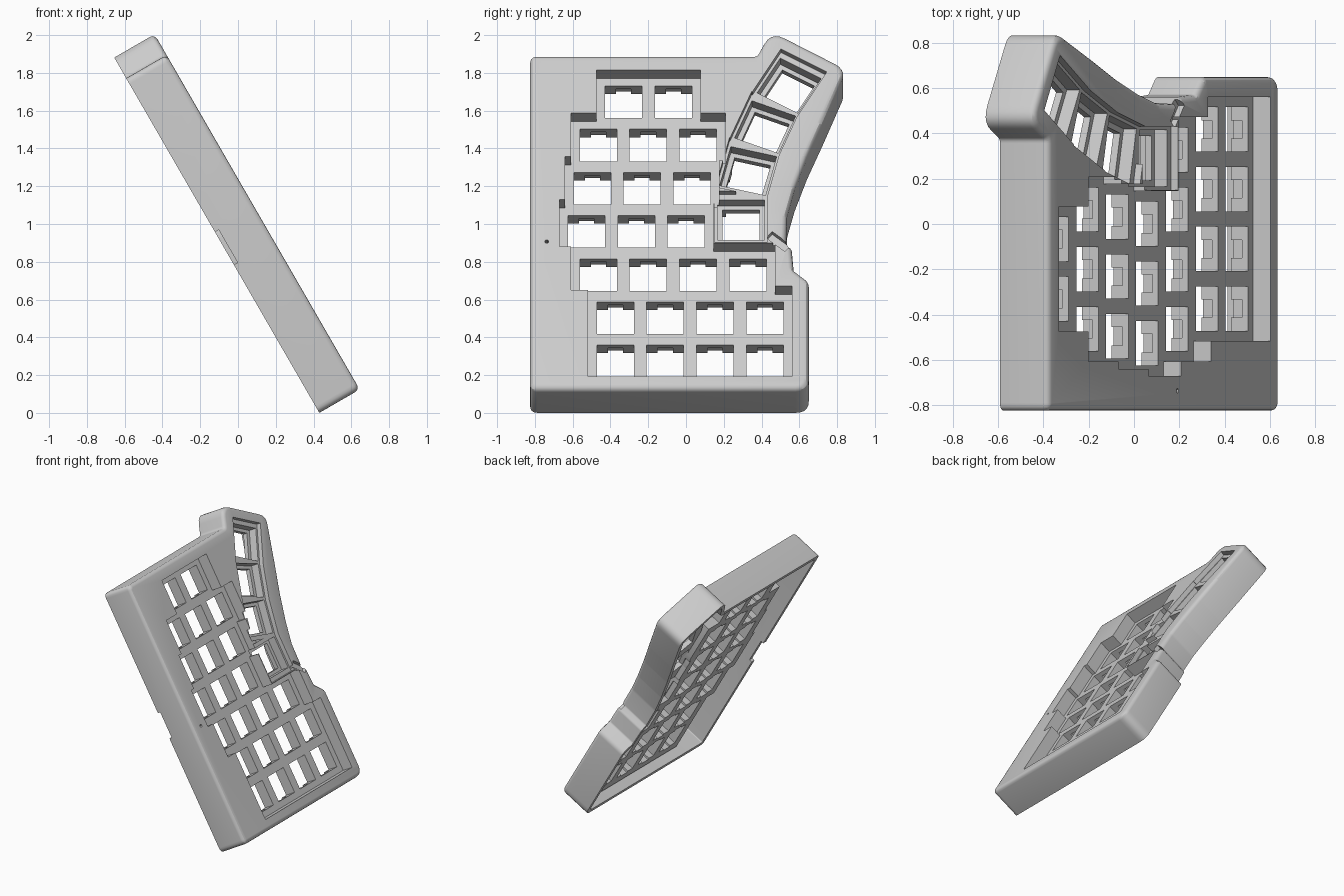
import bpy, bmesh, math
from mathutils import Matrix, Vector

if "Cube" in bpy.data.objects:
    bpy.data.objects.remove(bpy.data.objects["Cube"])

# The case is built flat (u, v, n) and stood on its lower edge at the end.
BACK, FACE = 0.373, 0.62         # outer depth range
PLATE, PLATE_BACK = 0.53, 0.445  # key plate depth range
PITCH, HOLE, GROW = 0.264, 0.196, 0.012

grey = bpy.data.materials.new("case grey")
grey.diffuse_color = (0.6, 0.6, 0.6, 1)
grey.use_nodes = True
grey.node_tree.nodes["Principled BSDF"].inputs["Base Color"].default_value = grey.diffuse_color


def finish(name, bm):
    bmesh.ops.recalc_face_normals(bm, faces=bm.faces[:])
    me = bpy.data.meshes.new(name)
    bm.to_mesh(me)
    bm.free()
    me.materials.append(grey)
    ob = bpy.data.objects.new(name, me)
    bpy.context.collection.objects.link(ob)
    return ob


def boxes(name, items):
    """items: (u, v, width, height, n0, n1, angle in degrees)"""
    bm = bmesh.new()
    for u, v, w, h, n0, n1, a in items:
        m = (Matrix.Translation((u, v, (n0 + n1) / 2)) @ Matrix.Rotation(math.radians(a), 4, 'Z')
             @ Matrix.Diagonal((w, h, n1 - n0, 1)))
        bmesh.ops.create_cube(bm, size=1, matrix=m)
    return finish(name, bm)


def stack(name, rings):
    """Solid through matching rings: (points, height)"""
    bm = bmesh.new()
    loops = [[bm.verts.new((p.x, p.y, n)) for p in pts] for pts, n in rings]
    for lo, hi in zip(loops, loops[1:]):
        for i in range(len(lo)):
            bm.faces.new((lo[i - 1], lo[i], hi[i], hi[i - 1]))
    bm.faces.new(loops[0][::-1])
    bm.faces.new(loops[-1])
    return finish(name, bm)


def cut(target, tool):
    tool.hide_render = True
    mod = target.modifiers.new("cut", 'BOOLEAN')
    mod.operation, mod.solver, mod.object = 'DIFFERENCE', 'MANIFOLD', tool
    bpy.context.view_layer.objects.active = target
    bpy.ops.object.modifier_apply(modifier=mod.name)


# Case outline corners: u, v, radius
corners = [
    (-0.825, -0.215, 0.04), (0.65, -0.215, 0.07), (0.65, 0.45, 0.05), (0.57, 0.52, 0.02),
    (0.56, 0.65, 0.03), (0.53, 0.69, 0.02), (0.535, 0.855, 0.1), (0.575, 1.016, 0.1),
    (0.64, 1.21, 0.1), (0.72, 1.41, 0.1), (0.85, 1.75, 0.08), (0.45, 1.985, 0.08),
    (0.375, 1.83, 0.03), (-0.825, 1.83, 0.035)]


def outline(d=0.0, steps=5):
    """Rounded case outline, moved inward by d"""
    count = len(corners)
    pos, turn = [], []
    for i, (x, y, r) in enumerate(corners):
        p = Vector((x, y))
        a = (p - Vector(corners[i - 1][:2])).normalized()
        b = (Vector(corners[(i + 1) % count][:2]) - p).normalized()
        na, nb = Vector((-a.y, a.x)), Vector((-b.y, b.x))
        pos.append(p + (na + nb) * (d / (1 + na.dot(nb))))
        turn.append(a.x * b.y - a.y * b.x)
    pts = []
    for i in range(count):
        p = pos[i]
        a = (pos[i - 1] - p).normalized()
        b = (pos[(i + 1) % count] - p).normalized()
        r = max(corners[i][2] - d, 0.008) if turn[i] > 0 else corners[i][2] + d
        k = r / math.tan(a.angle(b) / 2)
        for j in range(steps + 1):
            t = j / steps
            pts.append((p + a * k) * (1 - t) ** 2 + p * 2 * t * (1 - t) + (p + b * k) * t * t)
    return pts


# Case body with a rounded front edge
R = 0.028
rim = [(outline(R * (1 - math.cos(a))), FACE - R + R * math.sin(a))
       for a in (math.pi / 6, math.pi / 3, math.pi / 2)]
case = stack("keyboard_case", [(outline(), BACK), (outline(), FACE - R)] + rim)

# Main key rows: left edge of first hole, number of keys; thumb keys: u, v, angle
rows = [(-0.429, 2), (-0.562, 3), (-0.594, 3), (-0.625, 3), (-0.562, 4), (-0.472, 4), (-0.472, 4)]
thumbs = [(0.291, 0.842, 0), (0.329, 1.141, -14), (0.419, 1.41, -22), (0.546, 1.662, -30)]


def row_boxes(grow, n0, n1):
    res = []
    for k, (left, count) in enumerate(rows):
        w = count * PITCH + 2 * grow
        u = left - (PITCH - HOLE) / 2 + count * PITCH / 2
        res.append((u, 1.692 - HOLE / 2 - k * PITCH, w, PITCH + 2 * grow, n0, n1, 0))
    return res


def thumb_boxes(w, h, n0, n1):
    return [(u, v, w, h, n0, n1, a) for u, v, a in thumbs]


def cut_wells(target, name, *groups):
    # neighbours overlap, so every second box is cut together
    for group in groups:
        for start in (0, 1):
            cut(target, boxes(name, group[start::2]))


# Hollow back, leaving a shell around the key wells
inner = outline(0.035)
cavity = stack("cavity_cutter", [(inner, BACK - 0.1), (inner, 0.58)])
cut_wells(cavity, "island_cutter", row_boxes(GROW + 0.035, PLATE_BACK, 0.8),
          thumb_boxes(0.35, 0.36, 0.485, 0.8))
cut(case, cavity)

# Sunken key well and thumb well, with low ridges between thumb keys
cut_wells(case, "well_cutter", row_boxes(GROW, PLATE, 0.8), thumb_boxes(0.28, 0.31, 0.585, 0.8))
cut(case, boxes("thumb_seat_cutter", thumb_boxes(0.25, 0.245, 0.52, 0.8)))

# Switch holes and their clip notches
holes, notches = [], []
for k, (left, count) in enumerate(rows):
    for i in range(count):
        u, v = left + HOLE / 2 + i * PITCH, 1.692 - HOLE / 2 - k * PITCH
        holes.append((u, v, HOLE, HOLE, 0.2, 0.8, 0))
        notches.append((u, v, 0.08, HOLE + 0.03, 0.3, PLATE - 0.03, 0))
cut(case, boxes("hole_cutter", holes + thumb_boxes(HOLE, HOLE, 0.2, 0.8)))
cut(case, boxes("notch_cutter", notches))

# Small groove beside the thumb well, port notch in the rear edge, reset pinhole
cut(case, boxes("groove_cutter", [(0.49, 0.69, 0.13, 0.05, 0.59, 0.8, -40)]))
cut(case, boxes("port_cutter", [(-0.82, 0.79, 0.1, 0.2, 0.3, 0.396, 0)]))
pin = [Vector((-0.737 + 0.01 * math.cos(t * math.pi / 6), 0.69 + 0.01 * math.sin(t * math.pi / 6)))
       for t in range(12)]
cut(case, stack("pinhole_cutter", [(pin, 0.3), (pin, 0.8)]))

# Stand the case up at sixty degrees
s, c = 0.5, math.sqrt(0.75)
case.data.transform(Matrix(((0, -s, c, 0), (1, 0, 0, 0), (0, c, s, 0), (0, 0, 0, 1))))
case.data.update()
bpy.ops.object.select_all(action='DESELECT')
case.select_set(True)
bpy.context.view_layer.objects.active = case
bpy.ops.object.shade_smooth_by_angle(angle=math.radians(30))
